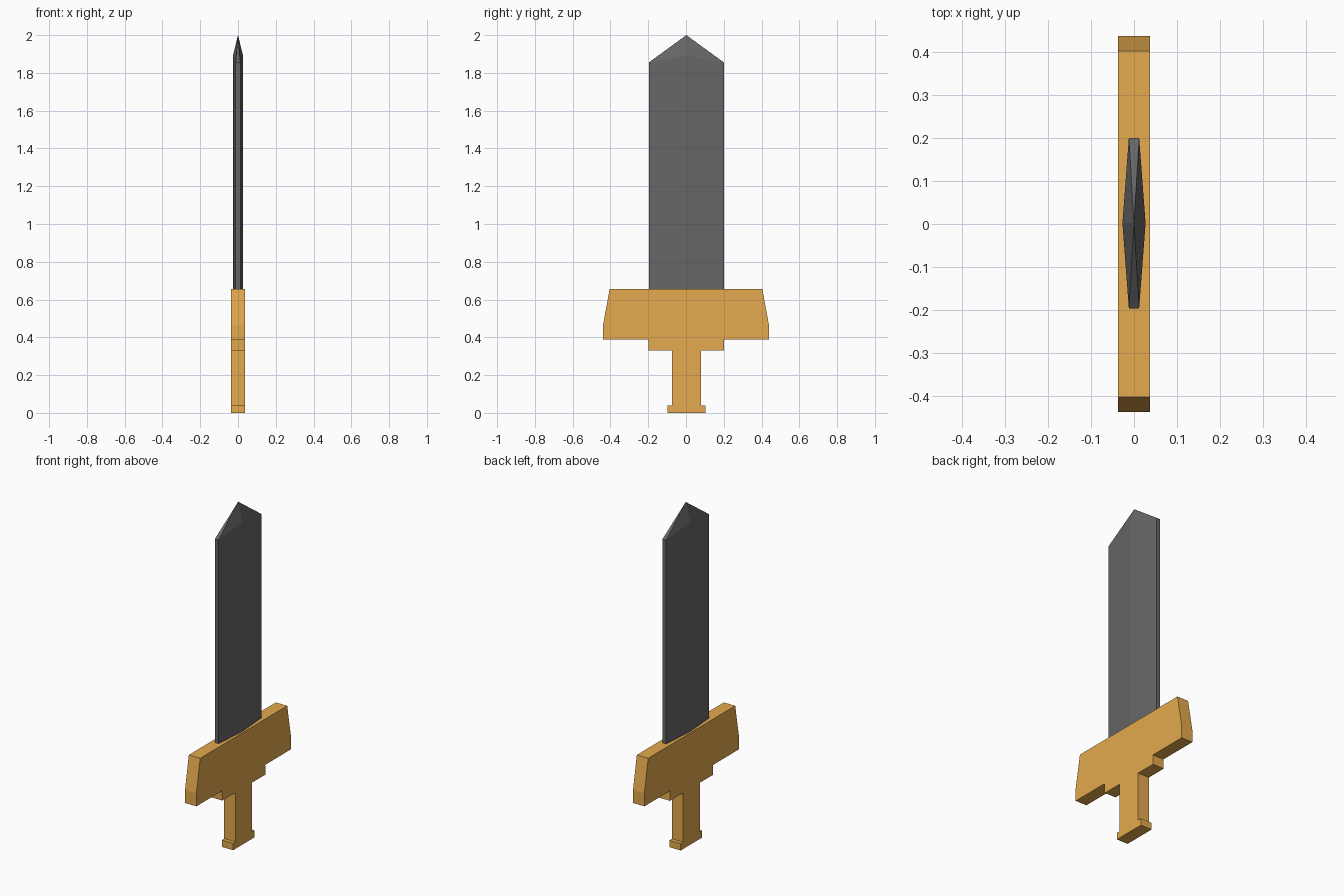
import bpy, bmesh

if "Cube" in bpy.data.objects:
    bpy.data.objects.remove(bpy.data.objects["Cube"])


def make_object(name, bm, color):
    bmesh.ops.recalc_face_normals(bm, faces=bm.faces)
    mesh = bpy.data.meshes.new(name)
    bm.to_mesh(mesh)
    bm.free()
    mat = bpy.data.materials.new(name + "_material")
    mat.diffuse_color = (*color, 1)
    mat.use_nodes = True
    mat.node_tree.nodes["Principled BSDF"].inputs["Base Color"].default_value = mat.diffuse_color
    mesh.materials.append(mat)
    obj = bpy.data.objects.new(name, mesh)
    bpy.context.collection.objects.link(obj)
    return obj


# Hilt: half outline (y, z) mirrored, then extruded through its thickness
T, Y0 = 0.037, 0.002
half = [(0.10, 0), (0.10, 0.04), (0.077, 0.04), (0.077, 0.33), (0.20, 0.33),
        (0.20, 0.388), (0.439, 0.388), (0.439, 0.465), (0.404, 0.657)]
outline = half + [(-y, z) for y, z in reversed(half)]
bm = bmesh.new()
face = bm.faces.new([bm.verts.new((-T, y + (Y0 if z < 0.36 else 0), z)) for y, z in outline])
ext = bmesh.ops.extrude_face_region(bm, geom=[face])
bmesh.ops.translate(bm, vec=(2 * T, 0, 0),
                    verts=[v for v in ext["geom"] if isinstance(v, bmesh.types.BMVert)])
make_object("hilt", bm, (0.77, 0.40, 0.075))

# Blade: flattened hexagon section with a central ridge, closed by a point
W, EDGE, RIDGE = 0.199, 0.012, 0.027
section = [(EDGE, -W, 1.855), (RIDGE, 0, 1.89), (EDGE, W, 1.855),
           (-EDGE, W, 1.855), (-RIDGE, 0, 1.89), (-EDGE, -W, 1.855)]
bm = bmesh.new()
low = [bm.verts.new((x, y + Y0, 0.64)) for x, y, z in section]
top = [bm.verts.new((x, y + Y0, z)) for x, y, z in section]
tip = bm.verts.new((0, Y0, 2.0))
bm.faces.new(low)
for i in range(6):
    j = (i + 1) % 6
    bm.faces.new((low[i], low[j], top[j], top[i]))
    bm.faces.new((top[i], top[j], tip))
make_object("blade", bm, (0.135, 0.135, 0.135))
